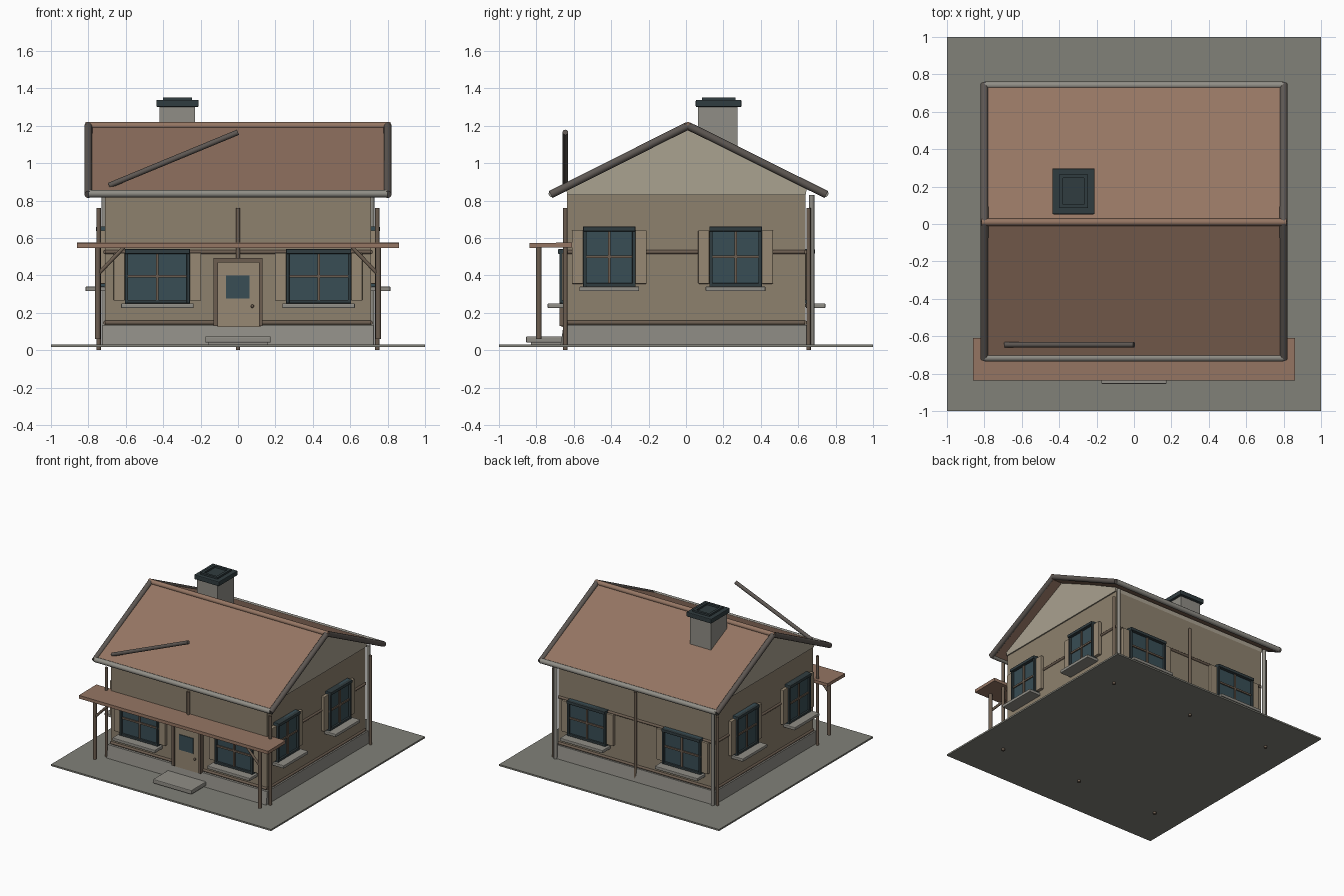
import bpy, bmesh, math
from mathutils import Matrix, Vector

if "Cube" in bpy.data.objects:
    bpy.data.objects.remove(bpy.data.objects["Cube"])

def mat(name, rgb):
    m = bpy.data.materials.new(name)
    m.diffuse_color = (*rgb, 1)
    m.use_nodes = True
    m.node_tree.nodes["Principled BSDF"].inputs["Base Color"].default_value = m.diffuse_color
    return m

ROOF = mat("roof_brown", (0.30, 0.18, 0.125))
WALL = mat("wall_tan", (0.27, 0.22, 0.155))
GABLE = mat("gable_cream", (0.40, 0.36, 0.28))
STONE = mat("stone", (0.28, 0.27, 0.24))
GROUND = mat("ground_grey", (0.22, 0.22, 0.19))
DARK = mat("dark_frame", (0.03, 0.045, 0.05))
GLASS = mat("glass", (0.04, 0.075, 0.09))
WOOD = mat("wood_trim", (0.15, 0.11, 0.08))
TUBE = mat("edge_grey", (0.11, 0.095, 0.085))
SHUTTER = mat("shutter_tan", (0.31, 0.25, 0.175))
I = Matrix.Identity(4)

def finish(name, bm, material, m=I):
    me = bpy.data.meshes.new(name)
    bmesh.ops.recalc_face_normals(bm, faces=bm.faces[:])
    bm.to_mesh(me)
    bm.free()
    me.transform(m)
    me.materials.append(material)
    ob = bpy.data.objects.new(name, me)
    bpy.context.collection.objects.link(ob)
    return ob

def box(name, x, y, z, material, m=I, bevel=0):
    bm = bmesh.new()
    bmesh.ops.create_cube(bm, size=1)
    for v in bm.verts:
        v.co = [(r[0] + r[1]) / 2 + c * (r[1] - r[0]) for r, c in zip((x, y, z), v.co)]
    ob = finish(name, bm, material, m)
    if bevel:
        b = ob.modifiers.new("bevel", 'BEVEL')
        b.width, b.segments = bevel, 2
    return ob

def rod(name, a, b, r, material, m=I):
    a, b = Vector(a), Vector(b)
    bm = bmesh.new()
    bmesh.ops.create_cone(bm, cap_ends=True, segments=12, radius1=r, radius2=r, depth=(b - a).length)
    rot = (b - a).to_track_quat('Z', 'Y').to_matrix().to_4x4()
    bm.transform(Matrix.Translation((a + b) / 2) @ rot)
    for f in bm.faces:
        f.smooth = len(f.verts) == 4
    return finish(name, bm, material, m)

def prism(name, yz, x0, x1, material):
    # profile in the yz plane, extruded along x
    bm = bmesh.new()
    f = bm.faces.new([bm.verts.new((x0, y, z)) for y, z in yz])
    g = bmesh.ops.extrude_face_region(bm, geom=[f])["geom"]
    bmesh.ops.translate(bm, vec=(x1 - x0, 0, 0), verts=[v for v in g if isinstance(v, bmesh.types.BMVert)])
    return finish(name, bm, material)

def window(name, m, x0, x1, z0, z1):
    # local facade plane is y = 0, outside is -y
    t = 0.018
    box(name + "_glass", (x0, x1), (-0.025, 0), (z0, z1), GLASS, m)
    for x in ((x0, x0 + t), (x1 - t, x1)):
        box(name + "_jamb", x, (-0.042, 0), (z0, z1), DARK, m, 0.004)
    box(name + "_lower_rail", (x0, x1), (-0.04, 0), (z0, z0 + t), DARK, m, 0.004)
    box(name + "_header", (x0, x1), (-0.05, 0), (z1 - 0.025, z1), DARK, m, 0.005)
    cx, cz = (x0 + x1) / 2, (z0 + z1) / 2
    box(name + "_upright_bar", (cx - 0.007, cx + 0.007), (-0.034, 0), (z0, z1), WOOD, m)
    box(name + "_cross_bar", (x0, x1), (-0.034, 0), (cz - 0.007, cz + 0.007), WOOD, m)
    box(name + "_sill", (x0 - 0.02, x1 + 0.02), (-0.105, 0), (z0 - 0.025, z0), STONE, m, 0.005)
    for x in ((x0 - 0.06, x0), (x1, x1 + 0.06)):
        box(name + "_shutter", x, (-0.028, 0), (z0 + 0.015, z1 - 0.02), SHUTTER, m, 0.004)

# Ground slab, foundation, walls
box("ground_slab", (-1, 1), (-1, 1), (0.017, 0.03), GROUND)
prism("foundation", [(-0.672, 0.02), (0.672, 0.02), (0.655, 0.135), (-0.655, 0.135)], -0.725, 0.725, STONE)
box("walls", (-0.71, 0.71), (-0.635, 0.64), (0.13, 0.84), WALL)
prism("gable", [(-0.635, 0.83), (0.64, 0.83), (0.645, 0.86), (0.01, 1.185), (-0.64, 0.86)], -0.72, 0.72, GABLE)

# Roof slopes, ridge, eaves and verges
ridge = (0.01, 1.2)
for side, y in (("front", -0.715), ("back", 0.742)):
    prism(side + "_roof", [(y, 0.845), ridge, (0.01, 1.175), (y, 0.822)], -0.80, 0.80, ROOF)
    rod(side + "_eave_gutter", (-0.8, y, 0.837), (0.8, y, 0.837), 0.02, STONE)
    for x in (-0.8, 0.8):
        rod(side + "_verge", (x, y - 0.015 * (1 if y < 0 else -1) * 0.5, 0.832), (x, 0.01, 1.2), 0.021, TUBE)
rod("ridge_cap", (-0.815, 0.01, 1.2), (0.815, 0.01, 1.2), 0.02, ROOF)
rod("loose_roof_pole", (-0.69, -0.645, 0.88), (0, -0.645, 1.165), 0.015, TUBE)

# Chimney
box("chimney", (-0.42, -0.23), (0.065, 0.275), (1.0, 1.31), STONE)
box("chimney_cap", (-0.437, -0.21), (0.052, 0.297), (1.3, 1.338), DARK, I, 0.006)
for x in ((-0.40, -0.38), (-0.266, -0.246)):
    box("chimney_rim", x, (0.085, 0.265), (1.335, 1.352), DARK)
for y in ((0.085, 0.105), (0.245, 0.265)):
    box("chimney_rim", (-0.38, -0.266), y, (1.335, 1.352), DARK)

# Wall frames for the four sides
FRONT = Matrix.Translation((0, -0.635, 0))
BACK = Matrix.Translation((0, 0.64, 0)) @ Matrix.Rotation(math.pi, 4, 'Z')
RIGHT = Matrix.Translation((0.71, 0, 0)) @ Matrix.Rotation(math.pi / 2, 4, 'Z')
LEFT = Matrix.Scale(-1, 4, (1, 0, 0)) @ RIGHT

for side, m in (("front", FRONT), ("back", BACK)):
    for x0, x1 in ((-0.605, -0.257), (0.257, 0.605)):
        window(side + "_window", m, x0, x1, 0.25, 0.54)
for side, m in (("right", RIGHT), ("left", LEFT)):
    for x0, x1 in ((-0.55, -0.27), (0.125, 0.405)):
        window(side + "_window", m, x0, x1, 0.34, 0.66)

# Trim bands and upright poles
for side, m, w in (("front", FRONT, 0.71), ("back", BACK, 0.71), ("right", RIGHT, 0.635), ("left", LEFT, 0.635)):
    rod(side + "_base_band", (-w, 0, 0.147), (w, 0, 0.147), 0.011, WOOD, m)
    rod(side + "_middle_band", (-w, 0, 0.525), (w, 0, 0.525), 0.011, WOOD, m)
for x in (-0.745, 0, 0.745):
    for y in (-0.645, 0.655):
        rod("wall_pole", (x, y, 0), (x, y, 0.76), 0.012, WOOD)
for x in (-0.715, 0.715):
    rod("back_downpipe", (x, 0.672, 0.02), (x, 0.672, 0.83), 0.014, STONE)

# Door and steps
box("door", (-0.11, 0.12), (-0.665, -0.63), (0.125, 0.47), SHUTTER)
for x in ((-0.13, -0.108), (0.112, 0.132)):
    box("door_jamb", x, (-0.675, -0.63), (0.13, 0.47), WOOD)
box("door_lintel", (-0.13, 0.132), (-0.675, -0.63), (0.468, 0.492), WOOD)
box("door_window", (-0.065, 0.062), (-0.671, -0.64), (0.275, 0.40), GLASS)
bpy.ops.mesh.primitive_uv_sphere_add(segments=12, ring_count=8, radius=0.009, location=(0.077, -0.672, 0.235))
bpy.context.object.name = "door_knob"
bpy.context.object.data.materials.append(WOOD)
bpy.ops.object.shade_smooth()
box("door_step", (-0.175, 0.175), (-0.855, -0.66), (0.04, 0.074), STONE, I, 0.006)
box("step_base", (-0.16, 0.16), (-0.83, -0.66), (0.025, 0.045), STONE)

# Porch canopy, posts and braces
prism("porch_canopy", [(-0.838, 0.547), (-0.61, 0.55), (-0.61, 0.575), (-0.838, 0.573)], -0.86, 0.86, ROOF)
for s in (-1, 1):
    rod("porch_post", (s * 0.75, -0.787, 0.06), (s * 0.75, -0.787, 0.55), 0.015, WOOD)
    rod("porch_brace", (s * 0.745, -0.787, 0.41), (s * 0.61, -0.787, 0.55), 0.01, WOOD)
